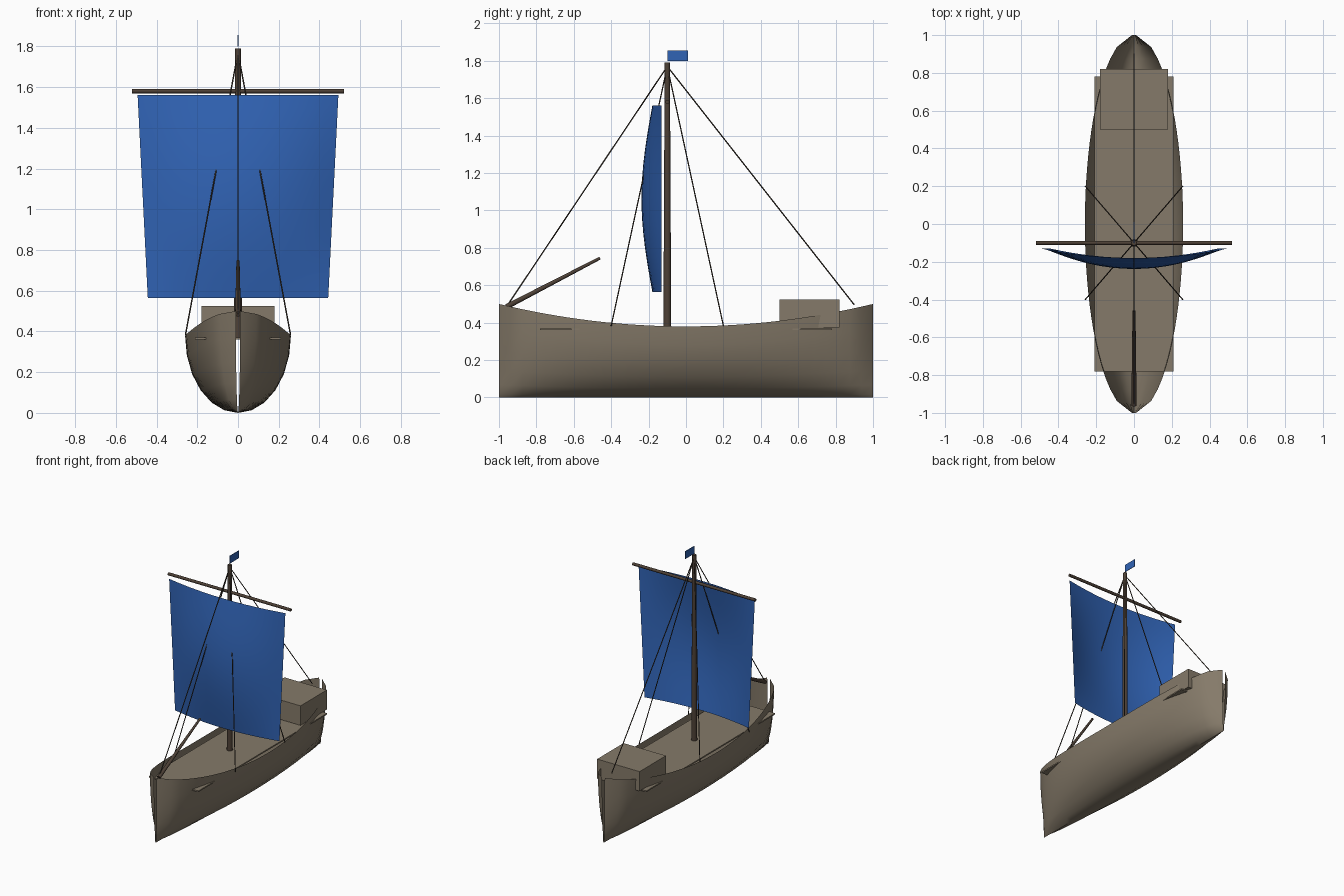
import bpy, math
from mathutils import Vector

cube = bpy.data.objects.get("Cube")
if cube:
    bpy.data.objects.remove(cube, do_unlink=True)


def material(name, rgb):
    m = bpy.data.materials.new(name)
    m.use_nodes = True
    m.diffuse_color = (*rgb, 1)
    m.node_tree.nodes["Principled BSDF"].inputs["Base Color"].default_value = (*rgb, 1)
    return m


HULL_WOOD = material("weathered wood", (0.235, 0.195, 0.142))
SPAR_WOOD = material("dark wood", (0.075, 0.052, 0.037))
ROPE = material("tarred rope", (0.05, 0.037, 0.027))
CLOTH = material("blue cloth", (0.03, 0.125, 0.46))


def finish(obj, name, mat):
    obj.name = obj.data.name = name
    obj.data.materials.append(mat)
    obj.data.shade_smooth()
    obj.data.set_sharp_from_angle(angle=math.radians(35))
    return obj


def grid_surface(name, rows, cols, point, mat):
    """Sheet whose vertices come from point(u, v), with u and v in 0..1."""
    verts = [point(i / rows, j / cols) for i in range(rows + 1) for j in range(cols + 1)]
    n = cols + 1
    faces = [(i * n + j, i * n + j + 1, (i + 1) * n + j + 1, (i + 1) * n + j)
             for i in range(rows) for j in range(cols)]
    mesh = bpy.data.meshes.new(name)
    mesh.from_pydata(verts, [], faces)
    obj = bpy.data.objects.new(name, mesh)
    bpy.context.collection.objects.link(obj)
    return finish(obj, name, mat)


def box(name, low, high, mat):
    low, high = Vector(low), Vector(high)
    bpy.ops.mesh.primitive_cube_add(size=1, location=(low + high) / 2)
    obj = bpy.context.object
    obj.data.transform(Vector.to_track_quat(Vector((0, 0, 1)), 'Z', 'Y').to_matrix().to_4x4())
    obj.scale = high - low
    return finish(obj, name, mat)


def rod(name, start, end, r1, r2, mat, sides=12):
    start, end = Vector(start), Vector(end)
    axis = end - start
    bpy.ops.mesh.primitive_cone_add(vertices=sides, radius1=r1, radius2=r2, depth=axis.length,
                                    location=(start + end) / 2,
                                    rotation=axis.to_track_quat('Z', 'Y').to_euler())
    return finish(bpy.context.object, name, mat)


# Hull: double-ended shell, half-ellipse sections, open slots at stem and stern
def hull_point(u, v):
    y = 2 * u - 1
    half = 0.26 * max(math.sqrt(max(0, 1 - y * y)), 0.042)
    top = 0.38 + 0.12 * y * y
    t = math.pi * (v - 0.5)
    return (half * math.sin(t), y, top * (1 - math.cos(t)))


grid_surface("hull", 32, 12, hull_point, HULL_WOOD)

# Deck and stern cabin
box("deck", (-0.21, -0.78, 0.36), (0.21, 0.78, 0.37), HULL_WOOD)
box("cabin", (-0.18, 0.5, 0.375), (0.18, 0.82, 0.525), HULL_WOOD)

# Spars
MAST_Y = -0.1
rod("mast", (0, MAST_Y, 0.365), (0, MAST_Y, 1.79), 0.021, 0.014, SPAR_WOOD)
rod("yard", (-0.52, MAST_Y, 1.58), (0.52, MAST_Y, 1.58), 0.011, 0.011, SPAR_WOOD)
rod("bowsprit", (0, -0.96, 0.485), (0, -0.46, 0.745), 0.014, 0.008, SPAR_WOOD)


# Sail: tapered sheet bellied towards the bow
def sail_point(u, v):
    s = 2 * v - 1
    belly = (0.05 + 0.058 * math.sin(math.pi * u)) * (1 - s * s)
    return (s * (0.443 + 0.05 * u), -0.13 - belly, 0.565 + 0.995 * u)


grid_surface("sail", 16, 16, sail_point, CLOTH)

# Pennant
box("pennant", (-0.002, MAST_Y, 1.798), (0.002, 0.01, 1.856), CLOTH)

# Standing rigging
head = (0, MAST_Y, 1.77)
rod("forestay", (0, -0.96, 0.485), head, 0.0035, 0.0035, ROPE, 6)
rod("backstay", (0, 0.9, 0.495), head, 0.0035, 0.0035, ROPE, 6)
for side, x in (("left", 0.258), ("right", -0.258)):
    for place, y in (("front", -0.4), ("rear", 0.2)):
        rod(f"{place}_shroud_{side}", (x, y, 0.383), head, 0.0035, 0.0035, ROPE, 6)
